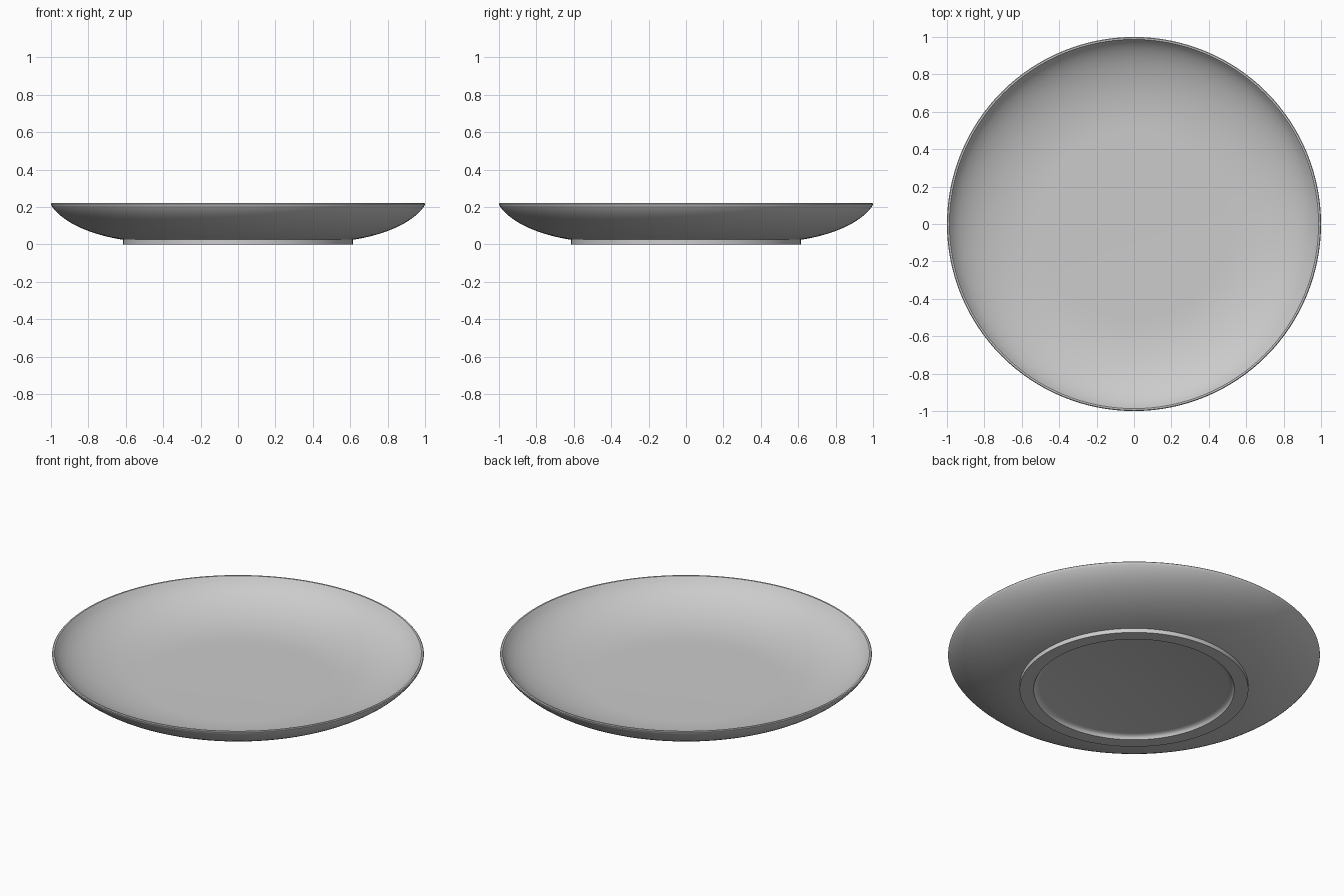
import bpy, bmesh, math
from mathutils import Vector
from mathutils.geometry import interpolate_bezier

if "Cube" in bpy.data.objects:
    bpy.data.objects.remove(bpy.data.objects["Cube"])

SEGMENTS = 128


def curve(p0, p1, p2, p3, n=18):
    pts = interpolate_bezier(*(Vector((x, z, 0)) for x, z in (p0, p1, p2, p3)), n)
    return [(p.x, p.y) for p in pts]


# Half cross-section: (radius, height), from floor centre over the rim to the underside
profile = [(0, 0.052)]
profile += curve((0.50, 0.052), (0.75, 0.052), (0.93, 0.13), (0.983, 0.215))   # inner bowl
profile += [(0.987, 0.22), (0.996, 0.22), (1.0, 0.216), (0.998, 0.208)]        # rounded lip
profile += curve((0.995, 0.203), (0.94, 0.123), (0.80, 0.053), (0.615, 0.025)) # outer bowl
profile += [(0.615, 0.0), (0.54, 0.0)]                                         # foot ring
profile += [(0.536, 0.012), (0.526, 0.020), (0.51, 0.024), (0, 0.024)]         # recess

# Spin the section into the plate
bm = bmesh.new()
verts = [bm.verts.new((r, 0, z)) for r, z in profile]
edges = [bm.edges.new(pair) for pair in zip(verts, verts[1:])]
bmesh.ops.spin(bm, geom=verts + edges, cent=(0, 0, 0), axis=(0, 0, 1),
               angle=math.tau, steps=SEGMENTS, use_duplicate=False)
bmesh.ops.remove_doubles(bm, verts=bm.verts, dist=0.0005)
bmesh.ops.recalc_face_normals(bm, faces=bm.faces)
mesh = bpy.data.meshes.new("plate")
bm.to_mesh(mesh)
bm.free()

plate = bpy.data.objects.new("plate", mesh)
bpy.context.collection.objects.link(plate)

# Glaze colour
glaze = bpy.data.materials.new("pale_grey_glaze")
glaze.diffuse_color = (0.6, 0.6, 0.6, 1)
glaze.use_nodes = True
glaze.node_tree.nodes["Principled BSDF"].inputs["Base Color"].default_value = glaze.diffuse_color
mesh.materials.append(glaze)

# Smooth bowl, crisp foot edges
bpy.context.view_layer.objects.active = plate
plate.select_set(True)
bpy.ops.object.shade_smooth_by_angle(angle=math.radians(40))
